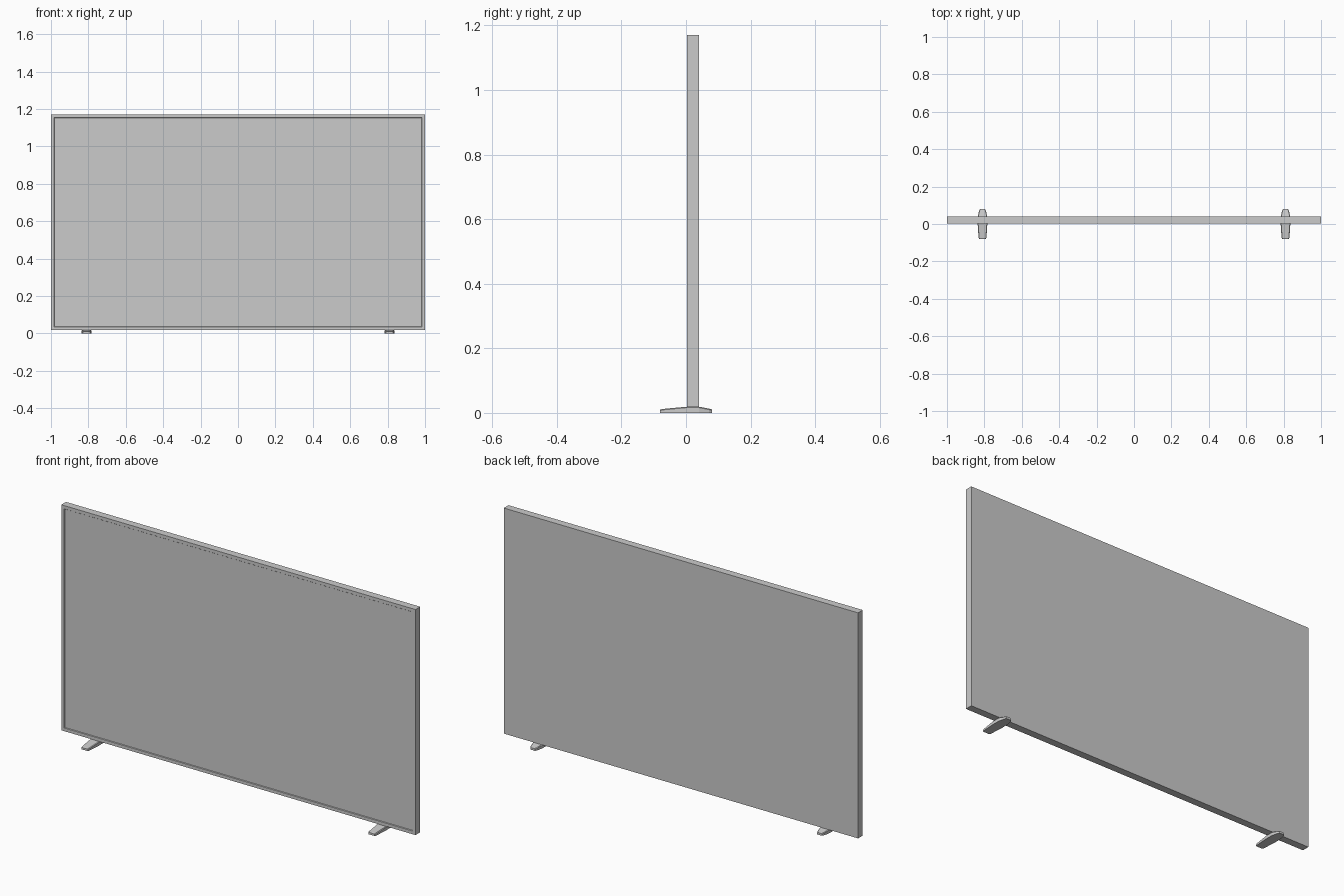
import bpy, bmesh

if "Cube" in bpy.data.objects:
    bpy.data.objects.remove(bpy.data.objects["Cube"])


def make_object(name, bm):
    bmesh.ops.recalc_face_normals(bm, faces=bm.faces)
    mesh = bpy.data.meshes.new(name)
    bm.to_mesh(mesh)
    bm.free()
    obj = bpy.data.objects.new(name, mesh)
    bpy.context.collection.objects.link(obj)
    return obj


# Thin panel with a narrow bezel around a slightly recessed screen
Y0, Y1, Z0, Z1 = 0.003, 0.041, 0.019, 1.17
bm = bmesh.new()
bmesh.ops.create_cube(bm, size=1)
for v in bm.verts:
    v.co = (v.co.x * 2, Y0 + (v.co.y + 0.5) * (Y1 - Y0), Z0 + (v.co.z + 0.5) * (Z1 - Z0))
front = min(bm.faces, key=lambda f: f.calc_center_median().y)
bmesh.ops.inset_region(bm, faces=[front], thickness=0.023)
bmesh.ops.inset_region(bm, faces=[front], thickness=0.003, depth=-0.003)
make_object("screen_panel", bm)

# Tapered feet lofted along y: (y, half width, top height)
SECTIONS = [(-0.08, 0.018, 0.010), (-0.074, 0.021, 0.012), (0.0, 0.026, 0.019),
            (0.041, 0.025, 0.019), (0.072, 0.018, 0.013), (0.08, 0.013, 0.011)]
for side, name in ((-1, "left_foot"), (1, "right_foot")):
    bm = bmesh.new()
    rings = []
    for y, w, h in SECTIONS:
        profile = [(-w, 0), (w, 0), (w, h - 0.003), (w - 0.003, h), (-w + 0.003, h), (-w, h - 0.003)]
        rings.append([bm.verts.new((side * 0.81 + x, y, z)) for x, z in profile])
    for a, b in zip(rings, rings[1:]):
        for i in range(6):
            j = (i + 1) % 6
            bm.faces.new((a[i], a[j], b[j], b[i]))
    bm.faces.new(rings[0])
    bm.faces.new(rings[-1])
    make_object(name, bm)
